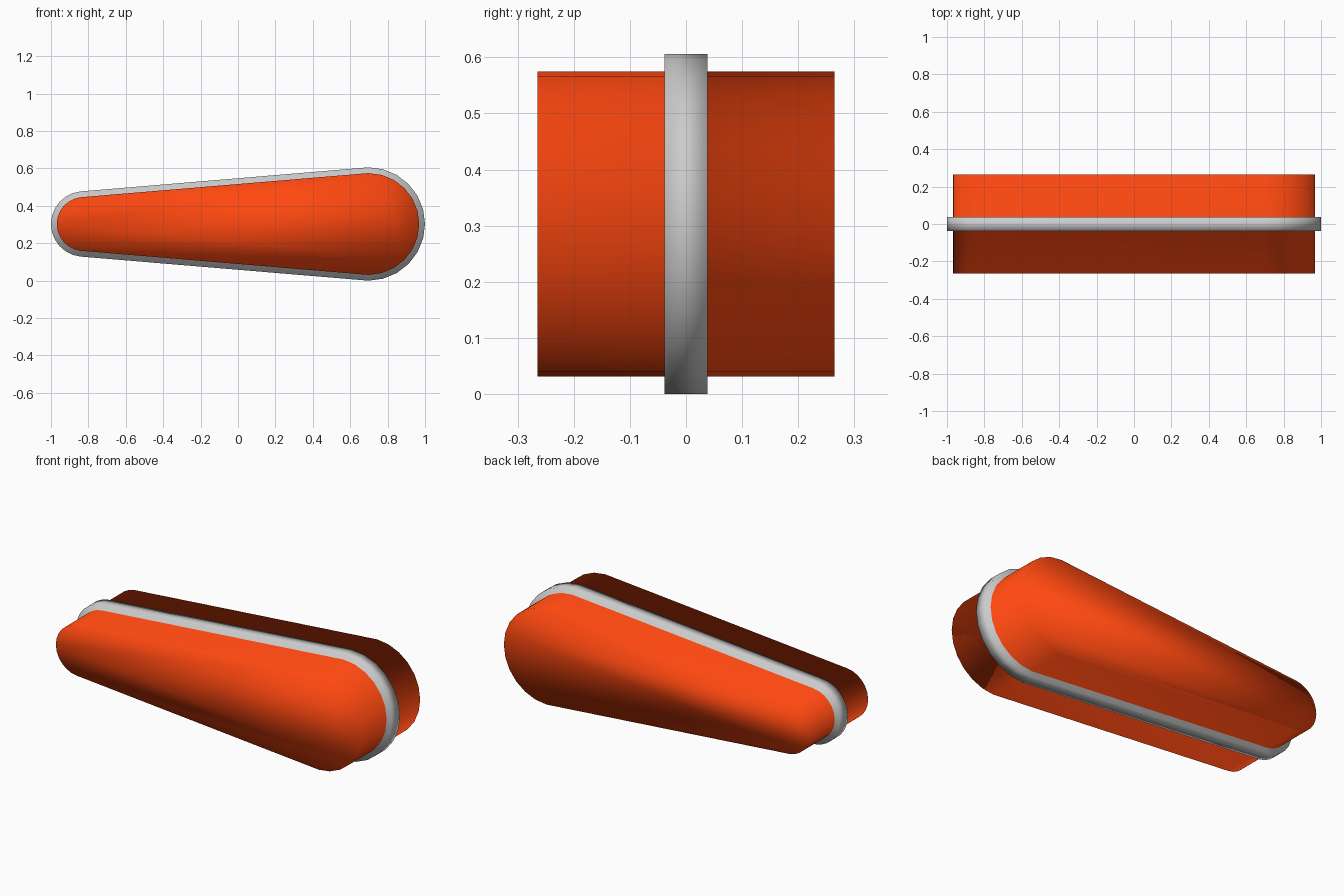
import bpy, bmesh
from math import radians, sin, cos

if "Cube" in bpy.data.objects:
    bpy.data.objects.remove(bpy.data.objects["Cube"])

# Tapered rounded outline: big end right, small end left
def outline(inset):
    pts = []
    for cx, r, start, end, n in ((0.697, 0.303, -90, 90, 12),
                                 (-0.825, 0.175, 95, 265, 12)):
        for i in range(n + 1):
            a = radians(start + (end - start) * i / n)
            pts.append((cx + (r - inset) * cos(a), 0.303 + (r - inset) * sin(a)))
    return pts

def material(name, color):
    m = bpy.data.materials.new(name)
    m.diffuse_color = color
    m.use_nodes = True
    m.node_tree.nodes["Principled BSDF"].inputs["Base Color"].default_value = m.diffuse_color
    return m

# Cross-section through the thickness: (y, inset of outline)
INSET = 0.031
sections = [(-0.265, INSET), (-0.038, INSET), (-0.038, 0),
            (0.038, 0), (0.038, INSET), (0.265, INSET)]
ORANGE_BANDS = (0, 4)

bm = bmesh.new()
rings = [[bm.verts.new((x, y, z)) for x, z in outline(inset)]
         for y, inset in sections]

# Side walls, with the raised grey band in the middle
for k, (a, b) in enumerate(zip(rings, rings[1:])):
    for i in range(len(a)):
        j = (i + 1) % len(a)
        f = bm.faces.new((a[i], a[j], b[j], b[i]))
        f.material_index = 1 if k in ORANGE_BANDS else 0

# Front and back caps
for ring in (rings[0], rings[-1]):
    bm.faces.new(ring).material_index = 1

bmesh.ops.recalc_face_normals(bm, faces=bm.faces)
for f in bm.faces:
    f.smooth = True

mesh = bpy.data.meshes.new("tapered_body_with_band")
bm.to_mesh(mesh)
bm.free()
mesh.materials.append(material("band_grey", (0.8, 0.8, 0.8, 1)))
mesh.materials.append(material("body_orange", (1.0, 0.065, 0.005, 1)))
body = bpy.data.objects.new("tapered_body_with_band", mesh)
bpy.context.collection.objects.link(body)
